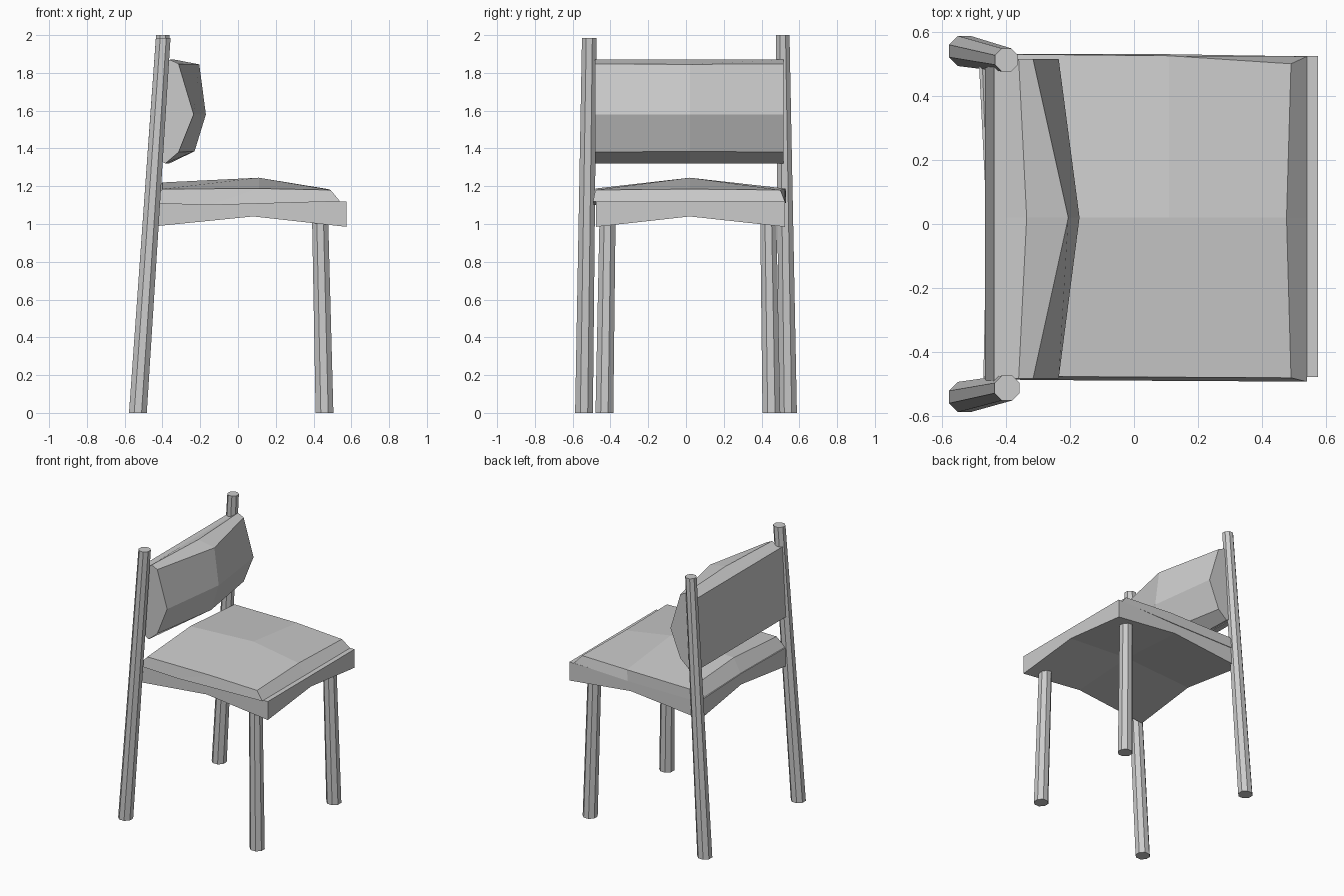
import bpy, bmesh, math

if "Cube" in bpy.data.objects:
    bpy.data.objects.remove(bpy.data.objects["Cube"])


def make(name, verts, faces):
    me = bpy.data.meshes.new(name)
    me.from_pydata(verts, [], faces)
    bm = bmesh.new()
    bm.from_mesh(me)
    bmesh.ops.recalc_face_normals(bm, faces=bm.faces)
    bm.to_mesh(me)
    bm.free()
    ob = bpy.data.objects.new(name, me)
    bpy.context.collection.objects.link(ob)
    return ob


def loft(name, rings):
    """Skin equal-length closed rings and cap both ends."""
    n = len(rings[0])
    verts = [p for r in rings for p in r]
    faces = [(k * n + i, k * n + (i + 1) % n, (k + 1) * n + (i + 1) % n, (k + 1) * n + i)
             for k in range(len(rings) - 1) for i in range(n)]
    faces += [tuple(range(n)), tuple(range(len(verts) - n, len(verts)))]
    return make(name, verts, faces)


def leg(name, bottom, top, r0, r1):
    """Tapered, leaning octagonal post."""
    def ring(c, r):
        return [(c[0] + r * math.cos(math.tau * (i + 0.5) / 8),
                 c[1] + r * math.sin(math.tau * (i + 0.5) / 8), c[2]) for i in range(8)]
    loft(name, [ring(bottom, r0), ring(top, r1)])


# Legs: tall rear posts and short front legs
leg("rear_leg_left", (-0.53, 0.54, 0), (-0.398, 0.512, 2.0), 0.051, 0.039)
leg("rear_leg_right", (-0.53, -0.54, 0), (-0.396, -0.512, 1.985), 0.051, 0.042)
leg("front_leg_left", (0.458, 0.452, 0), (0.434, 0.435, 1.06), 0.051, 0.046)
leg("front_leg_right", (0.458, -0.432, 0), (0.434, -0.415, 1.06), 0.051, 0.046)

# Seat base: slab with an arched underside
base_rings = []
for y, back, low, mid in [(-0.477, -0.47, 0.985, 1.04),
                          (0.02, -0.46, 1.04, 1.07),
                          (0.525, -0.485, 0.985, 1.04)]:
    base_rings.append([(back, y, low), (0.08, y, mid), (0.575, y, low),
                       (0.575, y, 1.12), (0.08, y, 1.12), (back, y, 1.12)])
loft("seat_base", base_rings)

# Seat cushion: chamfered rim rising to a crown
rim = [(-0.47, -0.485, 1.11), (-0.15, -0.488, 1.10), (0.54, -0.492, 1.12), (0.54, 0.02, 1.12),
       (0.54, 0.523, 1.12), (0.1, 0.53, 1.11), (-0.48, 0.53, 1.11), (-0.455, 0.02, 1.12)]
top = [(-0.40, -0.475, 1.185), (0.11, -0.478, 1.188), (0.49, -0.48, 1.18), (0.476, 0.02, 1.185),
       (0.49, 0.50, 1.18), (0.11, 0.525, 1.188), (-0.40, 0.53, 1.185), (-0.40, 0.02, 1.22)]
faces = [(i, (i + 1) % 8, 8 + (i + 1) % 8, 8 + i) for i in range(8)]
faces += [(16, 8 + i, 9 + i, 8 + (i + 2) % 8) for i in (1, 3, 5)]
faces += [(16, 15, 8, 9), tuple(range(8))]
make("seat_cushion", rim + top + [(0.11, 0.02, 1.245)], faces)

# Back panel, leaning with the rear posts
panel = [(-0.465, 1.34), (-0.425, 1.34), (-0.395, 1.845), (-0.437, 1.845)]
loft("back_panel", [[(x, y, z) for x, z in panel] for y in (-0.49, 0.50)])

# Back cushion: faceted profile bulging at mid width
end = [(-0.425, 1.345), (-0.385, 1.32), (-0.315, 1.38), (-0.235, 1.58),
       (-0.315, 1.848), (-0.36, 1.87), (-0.40, 1.845)]
middle = [(-0.425, 1.345), (-0.365, 1.32), (-0.23, 1.385), (-0.17, 1.58),
          (-0.205, 1.845), (-0.335, 1.87), (-0.40, 1.845)]
loft("back_cushion", [[(x, y, z) for x, z in prof]
                      for y, prof in ((-0.482, end), (0.02, middle), (0.515, end))])
